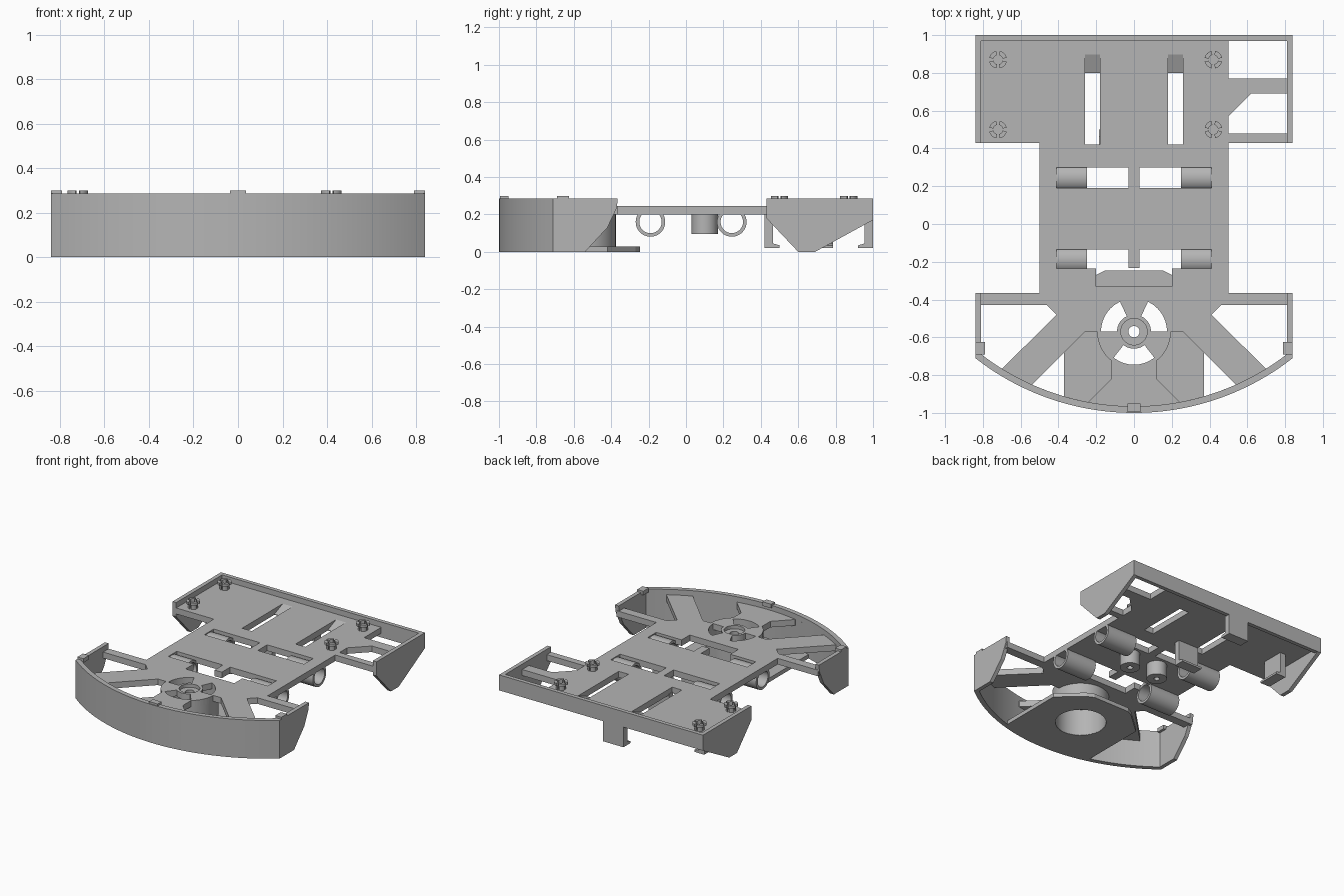
import bpy, bmesh
from math import sin, cos, pi, radians, sqrt
from mathutils import Vector, Matrix

cube = bpy.data.objects.get("Cube")
if cube:
    bpy.data.objects.remove(cube)

grey = bpy.data.materials.new("plain grey")
grey.use_nodes = True
color = (0.46, 0.46, 0.46, 1)
grey.diffuse_color = color
grey.node_tree.nodes["Principled BSDF"].inputs["Base Color"].default_value = color

DECK_Z, DECK_TOP, RIM = 0.2, 0.245, 0.285
R, ARC_Y, HUB_Y = 1.362, 0.362, -0.57


def finish(name, bm, smooth=False):
    bmesh.ops.recalc_face_normals(bm, faces=bm.faces)
    mesh = bpy.data.meshes.new(name)
    bm.to_mesh(mesh)
    bm.free()
    mesh.materials.append(grey)
    ob = bpy.data.objects.new(name, mesh)
    bpy.context.collection.objects.link(ob)
    if smooth:
        bpy.ops.object.select_all(action='DESELECT')
        ob.select_set(True)
        bpy.context.view_layer.objects.active = ob
        bpy.ops.object.shade_smooth_by_angle(angle=radians(35))
    return ob


def prism(name, polys, lo, hi, axis='z', smooth=False):
    """Extrude one or more outlines; axis x takes outlines in y and z."""
    bm = bmesh.new()
    for pts in polys:
        vs = [bm.verts.new((u, v, lo) if axis == 'z' else (lo, u, v)) for u, v in pts]
        face = bm.faces.new(vs)
        new = bmesh.ops.extrude_face_region(bm, geom=[face])["geom"]
        shift = (0, 0, hi - lo) if axis == 'z' else (hi - lo, 0, 0)
        bmesh.ops.translate(bm, vec=shift, verts=[g for g in new if isinstance(g, bmesh.types.BMVert)])
    return finish(name, bm, smooth)


def tube(name, center, outer, inner, length, axis='z'):
    """Ring-shaped tube starting at center and running along the axis."""
    bm = bmesh.new()
    vs = [bm.verts.new(p) for p in ((inner, 0, 0), (outer, 0, 0), (outer, 0, length), (inner, 0, length))]
    edges = [bm.edges.new((vs[i], vs[(i + 1) % 4])) for i in range(4)]
    bmesh.ops.spin(bm, geom=vs + edges, cent=(0, 0, 0), axis=(0, 0, 1), angle=2 * pi, steps=40)
    bmesh.ops.remove_doubles(bm, verts=bm.verts, dist=0.0001)
    if axis == 'x':
        bmesh.ops.rotate(bm, verts=bm.verts, matrix=Matrix.Rotation(pi / 2, 3, 'Y'))
    bmesh.ops.translate(bm, verts=bm.verts, vec=Vector(center))
    return finish(name, bm, True)


def cut(ob, cutter):
    cutter.hide_render = True
    mod = ob.modifiers.new("cut", 'BOOLEAN')
    mod.operation, mod.solver, mod.object = 'DIFFERENCE', 'EXACT', cutter
    bpy.context.view_layer.objects.active = ob
    bpy.ops.object.modifier_apply(modifier=mod.name)
    bpy.data.objects.remove(cutter)


def box(x0, x1, y0, y1):
    return [(x0, y0), (x1, y0), (x1, y1), (x0, y1)]


def flip(pts):
    return [(-x, y) for x, y in pts]


def both(polys):
    return polys + [flip(p) for p in polys]


def ring_arc(cx, cy, r, a0, a1, n=14):
    return [(cx + r * cos(radians(a0 + (a1 - a0) * i / n)),
             cy + r * sin(radians(a0 + (a1 - a0) * i / n))) for i in range(n + 1)]


def sector(cx, cy, ro, ri, a0, a1, n=14):
    return ring_arc(cx, cy, ro, a0, a1, n) + ring_arc(cx, cy, ri, a1, a0, n)


def bow(x0, x1, r, n=32):
    """Points along the curved front from x0 to x1."""
    xs = [x0 + (x1 - x0) * i / n for i in range(n + 1)]
    return [(x, ARC_Y - sqrt(r * r - x * x)) for x in xs]


# Deck: wide rear, narrow waist, bowed front
half = [(0.83, -0.365), (0.5, -0.365), (0.5, 0.43), (0.83, 0.43), (0.83, 0.99)]
deck = prism("deck", [bow(-0.83, 0.83, R - 0.012) + half + flip(half)[::-1]], DECK_Z, DECK_TOP)

# Openings in the deck
inner = R - 0.035
corner = [(-0.81, -0.43), (-0.46, -0.43), (-0.41, -0.48), (-0.7, -0.768)] + bow(-0.7, -0.81, inner, 5)[1:]
beside_hub = ([(-0.54, -0.852), (-0.26, HUB_Y)] + ring_arc(0, HUB_Y, 0.195, 180, 232, 8)
              + [(-0.12, -0.82), (-0.24, -0.94)] + bow(-0.24, -0.54, inner, 8)[:-1])
openings = both([corner, beside_hub, box(-0.41, -0.03, 0.19, 0.3), box(-0.41, -0.03, -0.235, -0.135)])
openings += [box(0.5, 0.81, 0.77, 0.97),
             [(0.62, 0.69), (0.81, 0.69), (0.81, 0.48), (0.5, 0.48), (0.5, 0.57)]]
openings += [sector(0, HUB_Y, 0.175, 0.09, a, b) for a, b in ((0, 65), (115, 180), (232, 308))]
cut(deck, prism("opening_cutter", openings, 0.1, 0.3))
cut(deck, prism("latch_cutter", [box(-0.2, 0.2, -0.33, -0.234)], 0.1, 0.3))
cut(deck, prism("hub_recess_cutter", [ring_arc(0, HUB_Y, 0.07, 0, 351, 39)], 0.22, 0.3))
cut(deck, prism("hub_hole_cutter", [ring_arc(0, HUB_Y, 0.03, 0, 345, 23)], 0.1, 0.3))
ramp_slot = [(0.42, 0.1), (0.8, 0.1), (0.8, 0.205), (0.9, 0.246), (0.9, 0.3), (0.42, 0.3)]
for x in (-0.26, 0.18):
    cut(deck, prism("ramp_slot_cutter", [ramp_slot], x, x + 0.08, 'x'))

# Walls around the rim
prism("front_bumper", [bow(-0.84, 0.84, R, 48) + bow(0.825, -0.825, inner, 48)], 0, RIM, smooth=True)
front_side = [(-0.71, 0), (-0.54, 0), (-0.42, 0.13), (-0.37, 0.235), (-0.365, RIM), (-0.71, RIM)]
rear_side = [(0.43, RIM), (1, RIM), (1, 0.17), (0.69, 0), (0.6, 0), (0.43, 0.18)]
for side, x in (("left", 0.81), ("right", -0.84)):
    prism("front_wall_" + side, [front_side], x, x + 0.03, 'x')
    prism("rear_wall_" + side, [rear_side], x, x + 0.03, 'x')
prism("back_wall", [box(-0.84, 0.84, 0.97, 1)], 0.17, RIM)

# Small locating tabs on the rim
prism("front_tab", [box(-0.035, 0.035, -0.995, -0.95)], 0.27, 0.3)
prism("side_tabs", both([box(0.79, 0.84, -0.69, -0.625)]), 0.27, 0.3)

# Lower plate with its round opening, and the hub sleeve above it
edge = [(0.37, -0.42), (0.2, -0.27), (0.15, -0.245)]
plate = prism("lower_plate", [bow(-0.37, 0.37, R - 0.012, 16) + edge + flip(edge)[::-1]], 0, 0.03)
cut(plate, prism("plate_hole_cutter", [ring_arc(0, HUB_Y, 0.176, 0, 351, 39)], -0.1, 0.1))
tube("hub_sleeve", (0, HUB_Y, 0.001), 0.195, 0.175, DECK_TOP - 0.002)

# Axle tubes and screw posts under the waist
for side, x in (("left", 0.25), ("right", -0.5)):
    tube("rear_axle_tube_" + side, (x, 0.245, 0.16), 0.079, 0.06, 0.25, 'x')
    tube("front_axle_tube_" + side, (x, -0.19, 0.16), 0.079, 0.06, 0.25, 'x')
    tube("screw_post_" + side, (0.12 if x > 0 else -0.12, 0.1, 0.095), 0.07, 0.02, 0.11)

# Split snap pins on the rear deck
for i, (x, y) in enumerate([(x, y) for x in (-0.72, 0.42) for y in (0.5, 0.87)]):
    for part, r, lo, hi in (("stem", 0.033, 0.24, 0.28), ("head", 0.047, 0.28, 0.3)):
        quarters = [sector(x, y, r, 0.025, a + 12, a + 78, 6) for a in (0, 90, 180, 270)]
        prism(f"snap_pin_{part}_{i + 1}", quarters, lo, hi, smooth=True)


# Hooked clips hanging below the rear deck
def clip(name, at, turn):
    hook = [(0, DECK_Z + 0.01), (0, 0.02), (0.08, 0.02), (0.08, 0.035), (0.045, 0.045), (0.045, DECK_Z + 0.01)]
    ob = prism(name, [hook], -0.085, 0.085, 'x')
    ob.data.transform(Matrix.Translation(at) @ Matrix.Rotation(radians(turn), 4, 'Z'))


clip("clip_front", (-0.1, 0.42, 0), 0)
clip("clip_back", (-0.1, 1.0, 0), 180)
clip("clip_side", (-0.7, 0.7, 0), -90)
